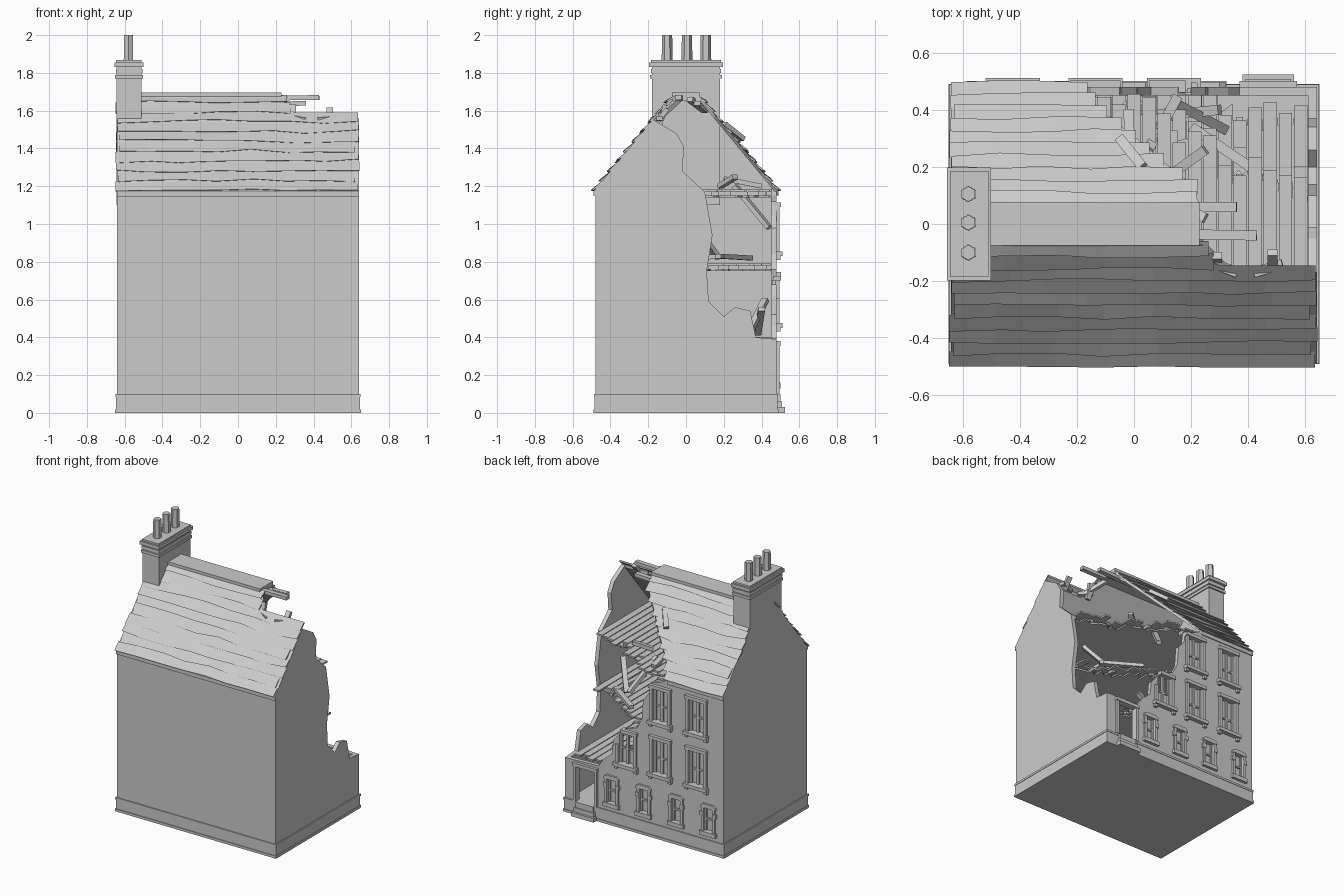
import bpy, bmesh, math, random
from mathutils import Vector, Matrix

if "Cube" in bpy.data.objects:
    bpy.data.objects.remove(bpy.data.objects["Cube"])
random.seed(7)
R = random.uniform


def finish(bm, name):
    bmesh.ops.recalc_face_normals(bm, faces=bm.faces)
    me = bpy.data.meshes.new(name)
    bm.to_mesh(me)
    bm.free()
    ob = bpy.data.objects.new(name, me)
    bpy.context.collection.objects.link(ob)
    return ob


def add_box(bm, x0, x1, y0, y1, z0, z1):
    m = Matrix.Translation(((x0 + x1) / 2, (y0 + y1) / 2, (z0 + z1) / 2))
    bmesh.ops.create_cube(bm, size=1, matrix=m @ Matrix.Diagonal((x1 - x0, y1 - y0, z1 - z0, 1)))


def boxes(name, items):
    bm = bmesh.new()
    for b in items:
        add_box(bm, *b)
    return finish(bm, name)


def add_prism(bm, pts, vec):
    f = bm.faces.new([bm.verts.new(p) for p in pts])
    ext = bmesh.ops.extrude_face_region(bm, geom=[f], use_keep_orig=True)
    bmesh.ops.translate(bm, vec=vec, verts=[v for v in ext['geom'] if isinstance(v, bmesh.types.BMVert)])


def prism(name, pts, vec):
    bm = bmesh.new()
    add_prism(bm, pts, vec)
    return finish(bm, name)


def add_beam(bm, a, b, w, h):
    a, b = Vector(a), Vector(b)
    d = b - a
    m = Matrix.Translation((a + b) / 2) @ d.to_track_quat('X', 'Z').to_matrix().to_4x4()
    bmesh.ops.create_cube(bm, size=1, matrix=m @ Matrix.Diagonal((d.length, w, h, 1)))


def lerp(table, v):
    for (a, fa), (b, fb) in zip(table, table[1:]):
        if v <= b:
            return fa + (fb - fa) * max(0, (v - a) / (b - a))
    return table[-1][1]


def roof_z(y):
    return 1.68 - max(0, abs(y) - 0.07) * 1.21


X, Y, T = 0.64, 0.48, 0.03

# Plinth, ground slab and doorsteps
boxes('plinth', [(-X - .005, X + .005, -Y - .005, Y + .005, 0, .1)])
boxes('plinth_mouldings', [(-.65, .65, -.49, .49, 0, .018), (-.648, .648, -.488, .488, .085, .1)])
boxes('door_steps', [(.38, .56, .47, .523, 0, .03), (.39, .55, .47, .508, .03, .06), (.4, .54, .47, .5, .06, .1)])

# Intact front wall and chimney gable
boxes('front_wall', [(-X, X, -Y, -Y + T, .09, 1.17)])
gy = [-Y, -.07, .07, Y]
prism('left_gable', [(-X, -Y, .09)] + [(-X, y, roof_z(y) - .02) for y in gy] + [(-X, Y, .09)], (T, 0, 0))

# Broken right gable
edge = [(-.17, 1.55), (-.05, 1.48), (-.01, 1.41), (-.02, 1.28), (.1, 1.17), (.14, .94), (.11, .75),
        (.12, .59), (.2, .51), (.26, .56), (.34, .54), (.37, .4), (Y, .39), (Y, .09)]
prism('right_gable', [(X, y, z) for y, z in [(-Y, .09), (-Y, 1.17)] + edge], (-T, 0, 0))

# Broken facade with window and door openings
edge = [(X, .39), (.37, .4), (.33, .46), (.26, .52), (.25, .62), (.2, .68), (.15, .73), (.06, .76),
        (.02, .84), (.01, .98), (-.04, 1.04), (-.05, 1.12), (-.15, 1.15), (-.2, 1.19)]
facade = prism('facade', [(x, Y, z) for x, z in [(-X, 1.19), (-X, .09), (X, .09)] + edge], (0, -T, 0))
small = [(x, .16, .33) for x in (.26, 0, -.26, -.52)]
large = [(.14, .475, .70), (-.135, .475, .72), (-.425, .475, .72), (-.135, .855, 1.09), (-.425, .855, 1.09)]
holes = [(x - .035, x + .035, .4, .6, a, b) for x, a, b in small]
holes += [(x - .06, x + .06, .4, .6, a, b) for x, a, b in large] + [(.395, .545, .4, .6, .1, .355)]
cutter = boxes('opening_cutter', holes)
cutter.hide_render = True
mod = facade.modifiers.new('openings', 'BOOLEAN')
mod.object, mod.operation, mod.solver = cutter, 'DIFFERENCE', 'EXACT'
bpy.context.view_layer.update()
me = bpy.data.meshes.new_from_object(facade.evaluated_get(bpy.context.evaluated_depsgraph_get()))
facade.modifiers.clear()
facade.data = me
bpy.data.objects.remove(cutter)

# Windows: surrounds, sills, sash bars and glass
bm = bmesh.new()
for x, a, b in small:
    for s in (-1, 1):
        add_box(bm, *sorted((x + s * .035, x + s * .055)), .46, .492, a, b)
        add_box(bm, *sorted((x + s * .035, x + s * .064)), .46, .495, b - .06, b - .03)
        add_box(bm, *sorted((x + s * .024, x + s * .035)), .46, .472, a, b)
    lintel = [(-.06, 0), (.06, 0), (.06, .015), (.04, .03), (-.04, .03), (-.06, .015)]
    add_prism(bm, [(x + u, .495, b + v) for u, v in lintel], (0, -.03, 0))
    add_box(bm, x - .064, x + .064, .46, .5, a - .03, a)
    add_box(bm, x - .035, x + .035, .458, .472, (a + b) / 2 - .006, (a + b) / 2 + .006)
    add_box(bm, x - .035, x + .035, .452, .46, a, b)
for x, a, b in large:
    broken = x > 0
    for s in (-1, 1):
        top = a + .13 if broken and s > 0 else b
        add_box(bm, *sorted((x + s * .06, x + s * .083)), .46, .496, a, top)
        add_box(bm, *sorted((x + s * .045, x + s * .06)), .458, .474, a, b)
    add_box(bm, x - .088, x + (.04 if broken else .088), .46, .503, b, b + .025)
    add_box(bm, x - .095, x + .095, .46, .512, a - .025, a)
    for s in (-1, 1):
        add_box(bm, x + s * .08 - .012, x + s * .08 + .012, .46, .5, a - .045, a - .025)
    add_box(bm, x - .009, x + .009, .458, .472, a, b)
    add_box(bm, x - .05, x + .05, .458, .47, a + .1, a + .112)
    add_box(bm, x - .06, x + .06, .452, .46, a, b - (.12 if broken else 0))
finish(bm, 'windows')
boxes('door_frame', [(.375, .395, .46, .495, .1, .37), (.545, .565, .46, .495, .1, .37), (.37, .57, .46, .5, .355, .38)])

# Floors: ceiling slab, joists and boards broken along a ragged line
floors = [(.39, [(-.6, .45), (.25, .45), (.4, .38), (.62, .36)]),
          (.78, [(-.6, .45), (.05, .45), (.25, .3), (.62, .13)]),
          (1.17, [(-.6, .45), (-.12, .45), (.1, .38), (.3, .22), (.62, .11)])]
for i, (z, line) in enumerate(floors):
    n = 23
    w = 1.22 / n
    bm = bmesh.new()
    pts = []
    for k in range(n):
        x = -.61 + w * k
        e = lerp(line, x + w / 2)
        loose = 0 if e > .445 else 1
        add_box(bm, x + .003, x + w - .003, -.45, min(.455, e + loose * R(-.05, .07)), z, z + .012)
        pts += [(x, e + loose * R(-.07, .01), z - .018), (x + w, e + loose * R(-.05, .02), z - .018)]
    finish(bm, 'floor_boards_%d' % (i + 1))
    prism('ceiling_%d' % (i + 1), [(-.61, -.45, z - .018)] + pts + [(.61, -.45, z - .018)], (0, 0, -.012))
    boxes('joists_%d' % (i + 1), [(x - .012, x + .012, -.45, min(.45, lerp(line, x) - .02), z - .02, z)
                                  for x in [-.55 + .115 * j for j in range(11)]])

# Roof deck, front and broken back
back = [(.06, .24), (.15, .2), (.22, .11), (.3, .02), (.4, -.11), (.5, -.18)]
front = [(-.2, .635), (-.165, .635), (-.16, .33), (-.1, .25), (0, .24)]
for name, pts in (('front_deck_lower', [(-X, -.49), (X, -.49), (X, -.17), (-X, -.17)]),
                  ('front_deck_upper', [(-X, -.17), (.33, -.17), (.25, -.11), (.24, -.07), (-X, -.07)]),
                  ('back_deck', [(-X, .49), (-X, .07)] + [(x - .01, max(.07, min(y, .49))) for y, x in back])):
    prism(name, [(x, y, roof_z(y)) for x, y in pts], (0, 0, -.025))
boxes('roof_ridge', [(-.6, .23, -.075, .075, 1.65, 1.695)])

# Uneven overlapping shingle courses
bm = bmesh.new()
ROWS = 10
for side in (-1, 1):
    for i in range(ROWS):
        y0, y1 = .06 + i * .043, .06 + (i + 1) * .043 + .012
        ym = side * (y0 + .03)
        end = (lerp(front, ym) if side < 0 else lerp(back, ym)) + R(-.012, .012)
        segs = max(3, int((end + X) / .16))
        rings = []
        for k in range(segs + 1):
            x = -X + (end + X) * k / segs + (R(-.01, .012) if k in (0, segs) else R(-.03, .03))
            d, h = min(.502, y1 + R(-.008, .006)), R(.014, .024)
            sec = [(y0, .002), (d, h), (d - .012, h - .016), (y0, -.012)]
            rings.append([bm.verts.new((x, side * u, roof_z(u) + v)) for u, v in sec])
        for a, b in zip(rings, rings[1:]):
            for j in range(4):
                bm.faces.new((a[j], a[(j + 1) % 4], b[(j + 1) % 4], b[j]))
        bm.faces.new(rings[0])
        bm.faces.new(rings[-1])
finish(bm, 'shingles')
boxes('eaves_gutter', [(-X, X, -.49, -.47, 1.15, 1.175), (-X, -.2, .47, .49, 1.15, 1.175)])

# Exposed rafters and fallen beams
bm = bmesh.new()
for a, b in (((.1, -.035, 1.665), (.43, -.04, 1.67)), ((.1, .06, 1.63), (.36, .06, 1.64)),
             ((.2, -.04, 1.66), (.31, -.15, 1.56)), ((.29, -.14, 1.52), (.29, -.11, 1.63)),
             ((.485, -.16, 1.53), (.485, -.1, 1.61)), ((.26, -.13, 1.57), (.36, -.17, 1.55)),
             ((.42, -.17, 1.55), (.52, -.14, 1.56)), ((.1, .1, 1.6), (.25, .02, 1.66)),
             ((.2, .34, .82), (.45, .17, .83)), ((.36, .17, .82), (.48, .04, 1.0)),
             ((.05, .26, 1.2), (.15, .44, .98)), ((.14, .18, 1.2), (.25, .26, 1.25)),
             ((.42, .2, .83), (.44, -.15, .81)), ((.1, .38, .42), (.3, .4, .55)),
             ((.15, .42, .6), (.32, .33, .42)), ((-.05, .3, 1.45), (.03, .2, 1.53)),
             ((-.02, .4, 1.2), (-.01, .2, 1.24))):
    add_beam(bm, a, b, .035, .025)
finish(bm, 'broken_beams')

# Chimney stack, stepped cap and hexagonal pots
boxes('chimney', [(-.642, -.51, -.18, .18, 1.1, 1.85)])
boxes('chimney_cap', [(-.65, -.503, -.19, .19, 1.77, 1.79), (-.647, -.506, -.186, .186, 1.8, 1.82),
                      (-.655, -.5, -.197, .197, 1.83, 1.855), (-.645, -.51, -.185, .185, 1.855, 1.867)])
bm = bmesh.new()
for y in (-.1, .005, .105):
    bmesh.ops.create_cone(bm, cap_ends=True, segments=6, radius1=.029, radius2=.027, depth=.15,
                          matrix=Matrix.Translation((-.58, y, 1.925)))
finish(bm, 'chimney_pots')
